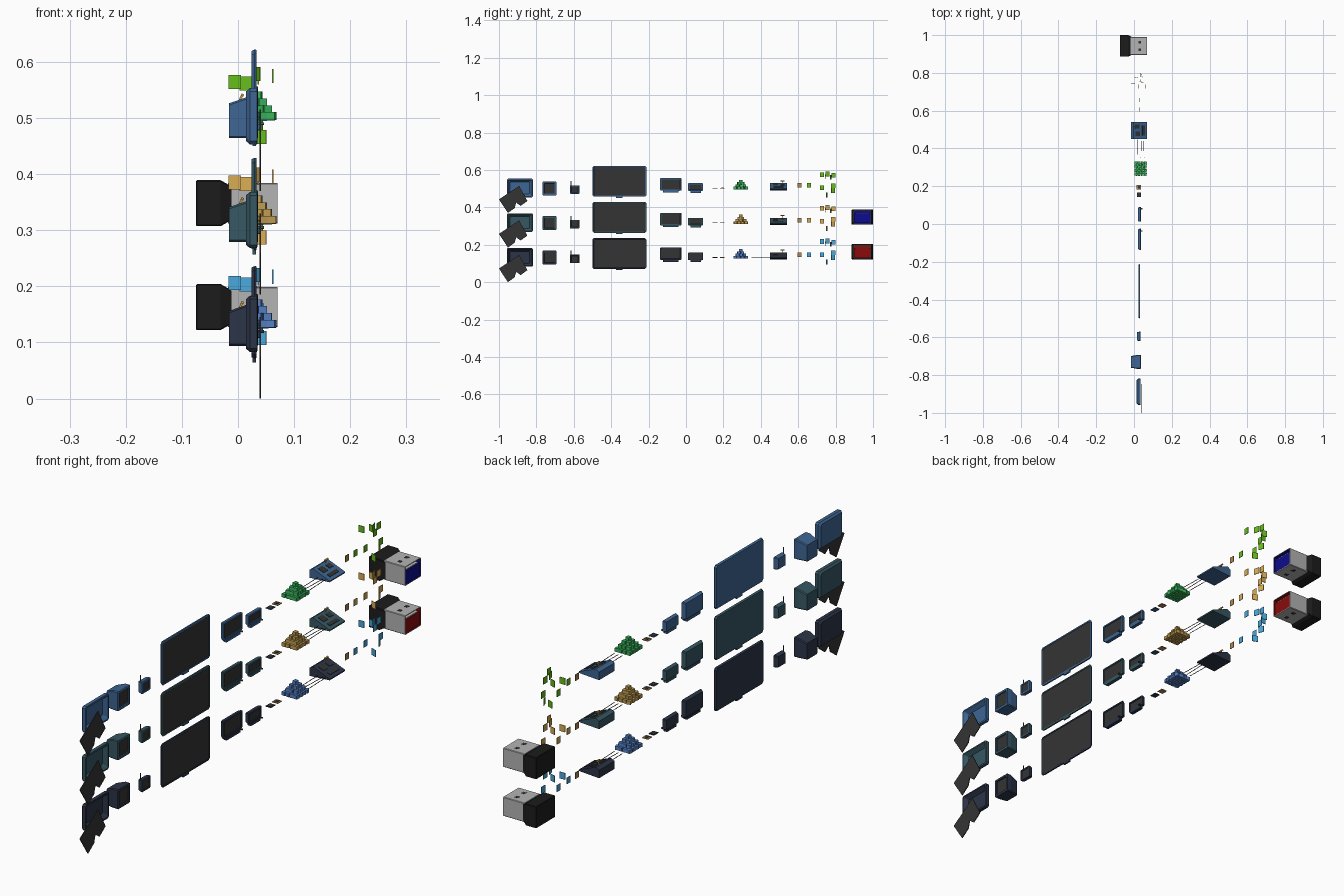
import bpy, bmesh, math, random
from mathutils import Matrix, Vector

if "Cube" in bpy.data.objects:
    bpy.data.objects.remove(bpy.data.objects["Cube"])

random.seed(4)


def material(name, hexcode):
    m = bpy.data.materials.new(name)
    rgb = [int(hexcode[i:i + 2], 16) / 255 for i in (0, 2, 4)]
    m.diffuse_color = [((c + 0.055) / 1.055) ** 2.4 if c > 0.04 else c / 12.92 for c in rgb] + [1]
    m.use_nodes = True
    m.node_tree.nodes["Principled BSDF"].inputs["Base Color"].default_value = m.diffuse_color
    return m


DARK = material("dark_glass", "343434")
BLACK = material("black_plastic", "1c1c1c")
METAL = material("metal", "b4b4b4")
GOLD = material("gold", "c9a04a")
TAN = material("tan", "b08a55")


def finish(name, bm, mats):
    bmesh.ops.recalc_face_normals(bm, faces=bm.faces)
    me = bpy.data.meshes.new(name)
    bm.to_mesh(me)
    bm.free()
    for m in mats:
        me.materials.append(m)
    ob = bpy.data.objects.new(name, me)
    bpy.context.collection.objects.link(ob)
    return ob


def loft(name, cy, cz, rings, mats, inner=99):
    """Chamfered rectangles (x, half y, half z, chamfer, z shift) joined along x."""
    bm = bmesh.new()
    loops = []
    for x, hy, hz, c, dz in rings:
        pts = [(hy, -hz + c), (hy, hz - c), (hy - c, hz), (-hy + c, hz),
               (-hy, hz - c), (-hy, -hz + c), (-hy + c, -hz), (hy - c, -hz)]
        loops.append([bm.verts.new((x, cy + y, cz + dz + z)) for y, z in pts])
    bm.faces.new(loops[0])
    for k in range(len(loops) - 1):
        a, b = loops[k], loops[k + 1]
        for i in range(8):
            j = (i + 1) % 8
            bm.faces.new((a[i], a[j], b[j], b[i])).material_index = int(k >= inner)
    bm.faces.new(loops[-1]).material_index = int(len(mats) > 1)
    return finish(name, bm, mats)


def boxes(name, items, mats):
    """Items: (centre, size, euler rotation), joined in one object."""
    bm = bmesh.new()
    for loc, size, rot in items:
        mat = Matrix.Translation(loc)
        for ang, ax in zip(rot, "XYZ"):
            mat = mat @ Matrix.Rotation(ang, 4, ax)
        bmesh.ops.create_cube(bm, size=1, matrix=mat @ Matrix.Diagonal((*size, 1)))
    return finish(name, bm, mats)


def prism(name, pts, axis, start, depth, mat):
    """Extrude a closed outline along x (points y,z) or y (points x,z)."""
    bm = bmesh.new()
    vs = [bm.verts.new((start, a, b) if axis == "x" else (a, start, b)) for a, b in pts]
    face = bm.faces.new(vs)
    out = bmesh.ops.extrude_face_region(bm, geom=[face])
    step = Vector((depth, 0, 0) if axis == "x" else (0, depth, 0))
    bmesh.ops.translate(bm, vec=step, verts=[v for v in out["geom"] if isinstance(v, bmesh.types.BMVert)])
    return finish(name, bm, [mat])


def screen(name, y0, y1, z0, z1, xb, xf, bezel, mats, back=0.93, depth=0.002, drop=0):
    """Display with a tapered back, a raised bezel and a recessed glass facing +x."""
    hy, hz = (y1 - y0) / 2, (z1 - z0) / 2
    c = min(hy, hz) * 0.09
    mid = xf - min(0.35 * (xf - xb), 0.018)
    rings = [(xb, hy * back, hz * back, c, drop), (mid, hy, hz, c, 0), (xf - 0.001, hy, hz, c, 0),
             (xf, hy - 0.0015, hz - 0.0015, c, 0), (xf, hy - bezel, hz - bezel, c * 0.6, 0),
             (xf - depth, hy - bezel - 0.001, hz - bezel - 0.001, c * 0.6, 0)]
    return loft(name, (y0 + y1) / 2, (z0 + z1) / 2, rings, mats)


ROWS = [("lower", 2, "2b3447", "5480c4", "4aa8dc"),
        ("middle", 1, "365762", "bf9c50", "d9ad55"),
        ("upper", 0, "3d6592", "38b35c", "66bd1c")]

for tag, k, c_case, c_pile, c_bit in ROWS:
    case = material(tag + "_case", c_case)
    pile_m = material(tag + "_pile", c_pile)
    bit_m = material(tag + "_bits", c_bit)
    d = -0.185 * k
    mats = [case, DARK]

    # broken monitor: hollow frame and its fallen glass
    loft(tag + "_broken_frame", -0.888, 0.503 + d,
         [(0.014, 0.062, 0.044, 0.006, 0), (0.021, 0.070, 0.050, 0.006, 0), (0.034, 0.070, 0.050, 0.006, 0),
          (0.035, 0.064, 0.044, 0.004, 0), (0.019, 0.052, 0.032, 0.004, 0)], [case])
    shard = [(-1.0, .443), (-.892, .515), (-.848, .434), (-.884, .408), (-.908, .425), (-.916, .396), (-.952, .370)]
    prism(tag + "_fallen_glass", [(y, z + d) for y, z in shard], "x", 0.038, 0.003, DARK)

    # deep tube monitor
    screen(tag + "_tube_monitor", -0.767, -0.693, 0.464 + d, 0.538 + d, -0.016, 0.036, 0.009, mats, 0.84, 0.004, -0.006)

    # small television with antenna
    screen(tag + "_small_television", -0.62, -0.57, 0.472 + d, 0.518 + d, 0.016, 0.034, 0.006, mats, 0.88)
    boxes(tag + "_antenna", [((0.024, -0.615, 0.528 + d), (0.003, 0.003, 0.024), (0, 0, 0))], [case])

    # wide wall screen with a small sensor lip
    dt = -0.193 * k
    screen(tag + "_wall_screen", -0.50, -0.212, 0.457 + dt, 0.622 + dt, 0.024, 0.033, 0.006, mats, 0.97, 0.001)
    boxes(tag + "_sensor_lip", [((0.029, -0.356, 0.454 + dt), (0.006, 0.034, 0.008), (0, 0, 0))], [case])

    # two desktop monitors on foot bars
    for nm, y0, y1, z0, z1 in (("desk", -0.138, -0.024, 0.489, 0.556), ("compact", 0.012, 0.09, 0.488, 0.529)):
        screen(f"{tag}_{nm}_monitor", y0, y1, z0 + d, z1 + d, 0.021, 0.036, 0.006, mats, 0.9, 0.003)
        w = y1 - y0
        boxes(f"{tag}_{nm}_foot", [((0.031, (y0 + y1) / 2, z0 - 0.005 + d), (0.014, w * 0.72, 0.01), (0, 0, 0)),
                                   ((0.04, y1 - w * 0.12, z0 + 0.001 + d), (0.012, 0.006, 0.004), (0, 0, 0))], [case])

    # flat handheld pieces
    boxes(tag + "_handheld", [((0.027, 0.155, 0.502 + d), (0.022, 0.026, 0.003), (0, 0, 0))], [case])
    boxes(tag + "_handheld_glass", [((0.027, 0.155, 0.504 + d), (0.017, 0.020, 0.001), (0, 0, 0))], [DARK])
    boxes(tag + "_chip", [((0.026, 0.195, 0.502 + d), (0.024, 0.024, 0.003), (0, 0, 0))], [TAN])
    boxes(tag + "_chip_core", [((0.026, 0.195, 0.504 + d), (0.012, 0.012, 0.002), (0, 0, 0))], [DARK])

    # stepped pile of blocks
    blocks = []
    for layer in range(4):
        n = 4 - layer
        for i in range(n):
            for j in range(n):
                blocks.append(((0.035 + (i - (n - 1) / 2) * 0.0165, 0.293 + (j - (n - 1) / 2) * 0.0195,
                                0.5035 + layer * 0.0122 + d),
                               (0.0145, 0.016, 0.0135), (0, 0, random.uniform(-0.3, 0.3))))
    boxes(tag + "_block_pile", blocks, [pile_m])

    # thin cables
    boxes(tag + "_cables", [((x, 0.40, 0.501 + d), (0.0016, 0.10, 0.0016), (0, 0, a))
                            for x, a in ((0.02, 0.02), (0.038, -0.03), (0.052, 0.03))], [BLACK])

    # sloping console with panels and lever
    wedge = [(-0.016, 0.491), (0.068, 0.496), (0.069, 0.501), (-0.002, 0.529), (-0.016, 0.521)]
    prism(tag + "_console", [(x, z + d) for x, z in wedge], "y", 0.449, 0.092, case)
    slope = math.atan2(0.028, 0.071)

    def on_slope(x, y, sx, sy, h):
        return ((x, y, 0.529 - (x + 0.002) * 0.394 + d), (sx, sy, h), (0, slope, 0))

    boxes(tag + "_console_panels", [on_slope(0.02, 0.478, 0.026, 0.026, 0.004), on_slope(0.02, 0.516, 0.020, 0.022, 0.004),
                                    on_slope(0.05, 0.495, 0.014, 0.055, 0.004)], [DARK])
    boxes(tag + "_console_lever", [((0.004, 0.515, 0.533 + d), (0.004, 0.004, 0.016), (0, 0.4, 0)),
                                   ((0.008, 0.515, 0.541 + d), (0.005, 0.022, 0.004), (0, 0.4, 0))], [GOLD])

    # two upright tiles, then a scattered cluster of tiles
    boxes(tag + "_tile_one", [((0.03, 0.606, 0.517 + d), (0.002, 0.021, 0.024), (0, 0, 0))], [TAN])
    boxes(tag + "_tile_two", [((0.03, 0.657, 0.517 + d), (0.002, 0.021, 0.024), (0, 0, 0))], [bit_m])
    db = -0.179 * k
    tiles = [(-0.006, 0.745, 0.564, 90), (0.014, 0.775, 0.561, 75), (0.062, 0.728, 0.575, 0), (0.036, 0.757, 0.578, 15),
             (0.036, 0.788, 0.572, 0), (0.022, 0.728, 0.505, 0), (0.045, 0.787, 0.515, 0), (0.04, 0.787, 0.490, 20),
             (0.040, 0.752, 0.466, 70)]
    boxes(tag + "_scattered_tiles", [((x, y, z + db), (0.002, 0.022, 0.025), (0, 0, math.radians(a)))
                                     for x, y, z, a in tiles], [bit_m])

# connector plugs: black grip, metal sleeve, coloured lining and tongue
for tag, cz, hexcode in (("red", 0.163, "8a0c0c"), ("blue", 0.348, "0c0c8c")):
    colour = material(tag + "_lining", hexcode)
    cy = 0.943
    loft(tag + "_plug_grip", cy, cz, [(-0.075, 0.055, 0.039, 0.002, 0), (-0.073, 0.057, 0.041, 0.002, 0),
                                      (-0.031, 0.057, 0.041, 0.002, 0), (-0.010, 0.046, 0.029, 0.002, 0)], [BLACK])
    loft(tag + "_plug_sleeve", cy, cz, [(-0.018, 0.047, 0.036, 0.002, 0), (0.070, 0.047, 0.036, 0.002, 0),
                                        (0.070, 0.044, 0.033, 0.002, 0), (0.035, 0.044, 0.033, 0.002, 0)],
         [METAL, colour], 2)
    boxes(tag + "_plug_tongue", [((0.05, cy, cz - 0.006), (0.036, 0.086, 0.05), (0, 0, 0))], [colour])
    boxes(tag + "_plug_contact", [((0.052, cy, cz + 0.021), (0.03, 0.07, 0.003), (0, 0, 0))], [METAL])
    boxes(tag + "_plug_windows", [((x, cy + s * 0.02, cz + t * 0.0362), (0.014, 0.014, 0.001), (0, 0, 0))
                                  for x in (0.03,) for s in (-1, 1) for t in (-1, 1)], [DARK])
